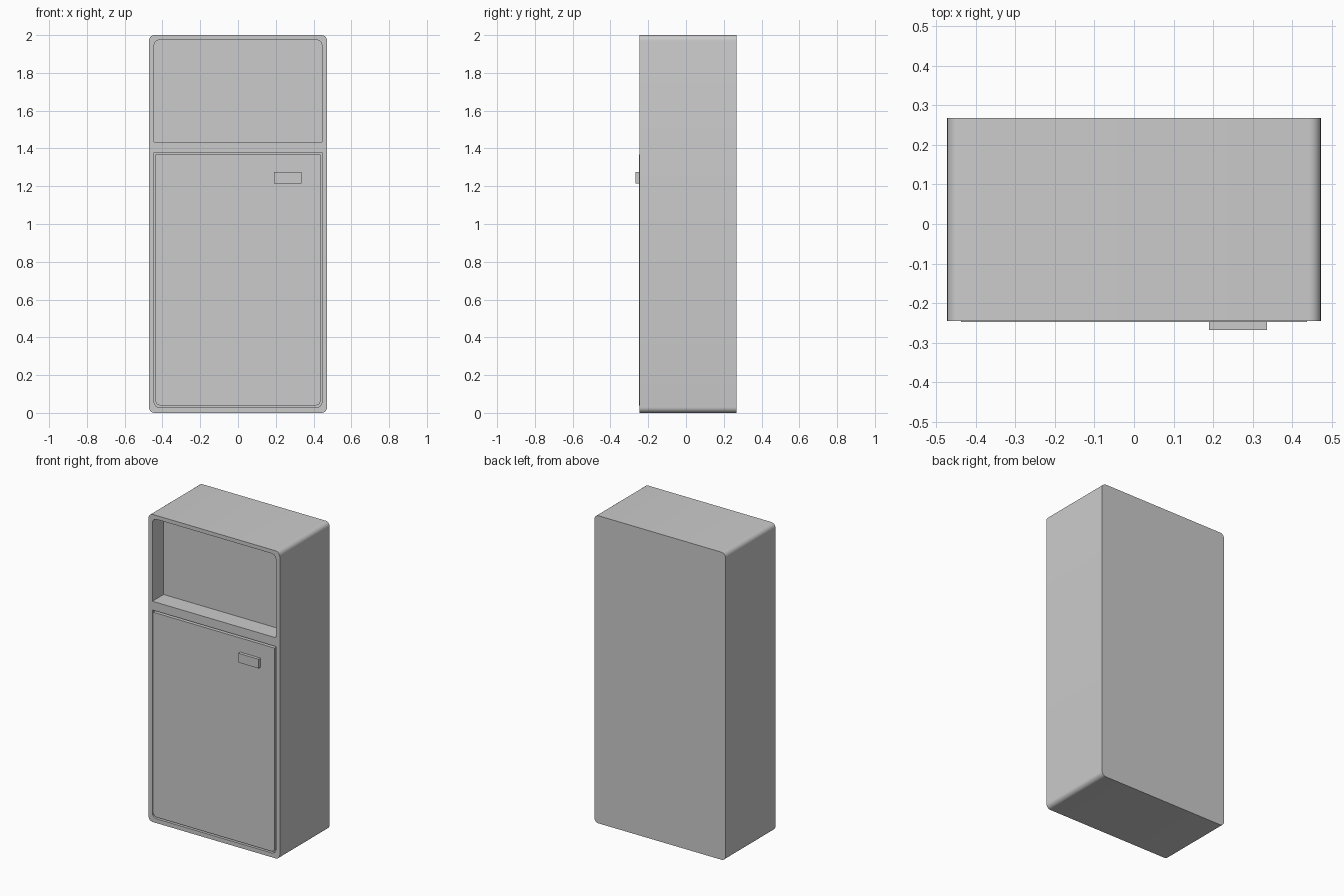
import bpy
import bmesh
import math

default_cube = bpy.data.objects.get("Cube")
if default_cube:
    bpy.data.objects.remove(default_cube, do_unlink=True)

grey = bpy.data.materials.new("light_grey")
grey.use_nodes = True
colour = (0.6, 0.6, 0.6, 1)
grey.diffuse_color = colour
grey.node_tree.nodes["Principled BSDF"].inputs["Base Color"].default_value = colour


def panel(name, x, y, z, r_bottom=0, r_top=0, steps=6):
    """Extrude a front outline with rounded corners from y[0] back to y[1]."""
    corners = [(x[0], z[0], r_bottom, 1, 1, 180), (x[1], z[0], r_bottom, -1, 1, 270),
               (x[1], z[1], r_top, -1, -1, 0), (x[0], z[1], r_top, 1, -1, 90)]
    bm = bmesh.new()
    outline = []
    for cx, cz, r, sx, sz, start in corners:
        for i in range(steps + 1 if r else 1):
            a = math.radians(start + 90 * i / steps)
            px = cx + r * (sx + math.cos(a)) if r else cx
            pz = cz + r * (sz + math.sin(a)) if r else cz
            outline.append(bm.verts.new((px, y[0], pz)))
    front = bm.faces.new(outline)
    grown = bmesh.ops.extrude_face_region(bm, geom=[front], use_keep_orig=True)
    moved = [v for v in grown["geom"] if isinstance(v, bmesh.types.BMVert)]
    bmesh.ops.translate(bm, verts=moved, vec=(0, y[1] - y[0], 0))
    bmesh.ops.recalc_face_normals(bm, faces=bm.faces)
    mesh = bpy.data.meshes.new(name)
    bm.to_mesh(mesh)
    bm.free()
    mesh.materials.append(grey)
    obj = bpy.data.objects.new(name, mesh)
    bpy.context.collection.objects.link(obj)
    return obj


def activate(obj):
    bpy.ops.object.select_all(action="DESELECT")
    obj.select_set(True)
    bpy.context.view_layer.objects.active = obj


def carve(obj, cutter):
    activate(obj)
    mod = obj.modifiers.new("recess", "BOOLEAN")
    mod.operation = "DIFFERENCE"
    mod.solver = "EXACT"
    mod.object = cutter
    cutter.hide_render = True
    bpy.ops.object.modifier_apply(modifier=mod.name)
    bpy.data.objects.remove(cutter, do_unlink=True)


FRONT, BACK = -0.245, 0.268

# Cabinet with an open upper niche and a shallow door recess
cabinet = panel("cabinet", (-0.472, 0.472), (FRONT, BACK), (0, 2), 0.03, 0.03)
carve(cabinet, panel("niche_cutter", (-0.444, 0.444), (FRONT - 0.1, FRONT + 0.115),
                     (1.435, 1.975), 0, 0.03))
carve(cabinet, panel("door_cutter", (-0.444, 0.444), (FRONT - 0.1, FRONT + 0.02),
                     (0.028, 1.378), 0.03, 0))

# Door and its handle
door = panel("door", (-0.437, 0.437), (FRONT - 0.003, FRONT + 0.02), (0.04, 1.367), 0.025, 0)
handle = panel("handle", (0.19, 0.336), (-0.268, FRONT), (1.215, 1.275))

for part in (cabinet, door, handle):
    activate(part)
    bpy.ops.object.shade_smooth_by_angle(angle=math.radians(35))
